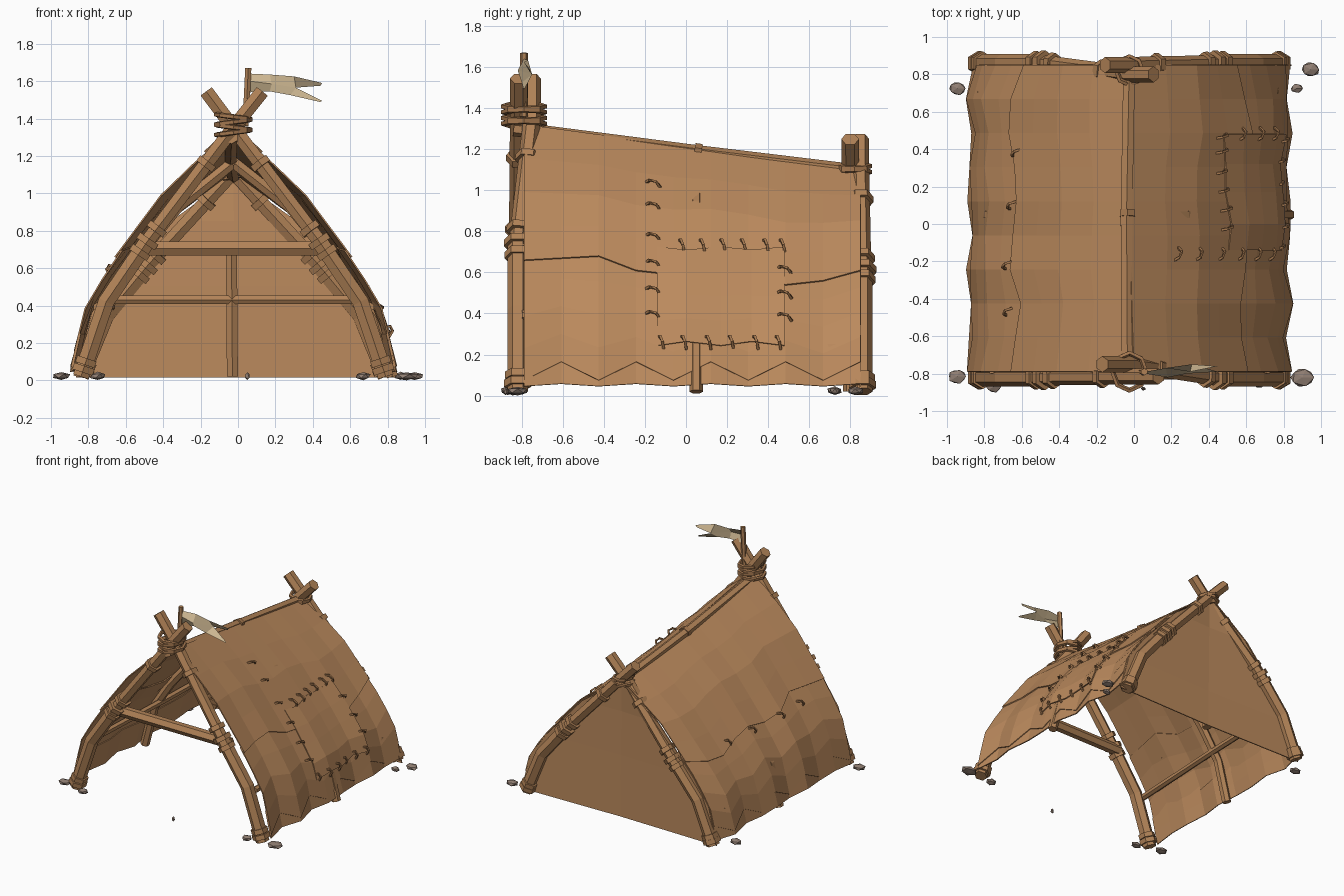
import bpy, bmesh, math, random
from mathutils import Vector

random.seed(4)
if "Cube" in bpy.data.objects:
    bpy.data.objects.remove(bpy.data.objects["Cube"])


def material(name, rgb):
    m = bpy.data.materials.new(name)
    m.use_nodes = True
    m.diffuse_color = (*rgb, 1)
    m.node_tree.nodes["Principled BSDF"].inputs["Base Color"].default_value = (*rgb, 1)
    return m


WOOD = material("wood brown", (0.44, 0.225, 0.095))
HIDE = material("hide tan", (0.50, 0.255, 0.11))
ROPE = material("rope brown", (0.38, 0.19, 0.08))
PENNANT = material("pale linen", (0.62, 0.48, 0.29))
STONE = material("stone grey", (0.28, 0.21, 0.17))


def finish(bm, name, mat):
    bmesh.ops.recalc_face_normals(bm, faces=bm.faces)
    mesh = bpy.data.meshes.new(name)
    bm.to_mesh(mesh)
    bm.free()
    mesh.materials.append(mat)
    ob = bpy.data.objects.new(name, mesh)
    bpy.context.collection.objects.link(ob)
    return ob


def tube(name, path, radius, mat=WOOD, sides=6, closed=False):
    """Faceted pole or rope along a path."""
    path = [Vector(p) for p in path]
    n = len(path)
    bm = bmesh.new()
    rings = []
    for i, p in enumerate(path):
        a = path[i - 1] if i or closed else p
        b = path[(i + 1) % n] if i < n - 1 or closed else p
        d = (b - a).normalized()
        ref = Vector((0, 0, 1)) if closed or abs(d.y) > 0.8 else Vector((0, 1, 0))
        u = d.cross(ref).normalized()
        v = d.cross(u)
        rings.append([bm.verts.new(p + radius * (math.cos(t) * u + math.sin(t) * v))
                      for t in (math.tau * (k + 0.5) / sides for k in range(sides))])
    for i in range(n if closed else n - 1):
        r, q = rings[i], rings[(i + 1) % n]
        for k in range(sides):
            bm.faces.new((r[k], r[(k + 1) % sides], q[(k + 1) % sides], q[k]))
    if not closed:
        bm.faces.new(rings[0])
        bm.faces.new(rings[-1])
    return finish(bm, name, mat)


def grid(name, rows, mat=HIDE, thickness=0.0):
    """Sheet through rows of points."""
    bm = bmesh.new()
    vs = [[bm.verts.new(p) for p in row] for row in rows]
    for a, b in zip(vs, vs[1:]):
        for k in range(len(a) - 1):
            bm.faces.new((a[k], a[k + 1], b[k + 1], b[k]))
    ob = finish(bm, name, mat)
    if thickness:
        mod = ob.modifiers.new("thickness", 'SOLIDIFY')
        mod.thickness = thickness
        mod.offset = 0
    return ob


# Tent shape: half widths by height, shrinking in height to the rear
PROFILE = [(0.0, 0.865), (0.37, 0.785), (0.61, 0.645), (1.03, 0.335), (1.32, 0.0)]
MID = -0.025
FRONT, BACK = -0.79, 0.85


def drop(y):
    return 1 - 0.172 * (y - FRONT) / (BACK - FRONT)


def wall(s, y, z, off=0.0):
    h = z / drop(y)
    for (z0, w0), (z1, w1) in zip(PROFILE, PROFILE[1:]):
        if h <= z1 or z1 == PROFILE[-1][0]:
            w = w0 + (w1 - w0) * (h - z0) / (z1 - z0)
            break
    ripple = 0.02 * math.sin(y * 14 + s) * (1 - h / 1.32)
    sag = -0.02 * math.sin((y - FRONT) / (BACK - FRONT) * math.pi) * min(1, h)
    return Vector((MID + s * (w + ripple + sag + off * 0.8), y, z + off * 0.6))


def strip(name, s, ys, low, high, off, cuts=5, thick=0.008):
    rows = []
    for i, y in enumerate(ys):
        a, b = low(i, y), high(i, y)
        rows.append([wall(s, y, a + (b - a) * k / cuts, off) for k in range(cuts + 1)])
    return grid(name, rows, HIDE, thick)


STATIONS = [FRONT + (BACK - FRONT) * i / 9 for i in range(10)]
SEAM = [0.65, 0.66, 0.67, 0.6, 0.58, 0.61, 0.58, 0.53, 0.55, 0.6]


def seam(i, y):
    return SEAM[i]


# Hide covers in three overlapping layers on each side
for s, side in ((1, "left"), (-1, "right")):
    strip(side + "_hem_hide", s, STATIONS, lambda i, y: 0.045 + 0.012 * (i % 2),
          lambda i, y: 0.25, 0.0, 2)
    strip(side + "_lower_hide", s, STATIONS, lambda i, y: 0.07 + 0.09 * (i % 2),
          lambda i, y: SEAM[i] + 0.04, 0.007, 4)
    strip(side + "_upper_hide", s, STATIONS, seam,
          lambda i, y: 1.31 * drop(y), 0.015, 4)

# Stitched patch
strip("patch", 1, [-0.14, 0.0, 0.17, 0.32, 0.48],
      lambda i, y: 0.23 + 0.02 * (i % 2), lambda i, y: 0.71 - 0.015 * (i % 2), 0.022, 4)


def stitch(s, y, z, dy, dz):
    pts = [wall(s, y + k * dy, z + k * dz, o) for k, o in ((-1, 0.01), (-0.5, 0.04), (0.4, 0.045), (1, 0.01))]
    tube("stitch", pts, 0.009, ROPE, 4)


for y in (-0.02, 0.08, 0.18, 0.28, 0.39, 0.47):
    stitch(1, y, 0.72, 0.012, -0.03)
for y in (-0.12, -0.01, 0.11, 0.22, 0.34, 0.45):
    stitch(1, y, 0.25, 0.012, -0.03)
for z in (0.38, 0.5, 0.63, 0.76, 0.91, 1.02):
    stitch(1, -0.16, z, 0.035, -0.012)
for z in (0.37, 0.48, 0.6):
    stitch(1, 0.48, z, 0.035, -0.012)
for y in (0.38, 0.1, -0.22, -0.47):
    stitch(-1, y, 0.58, 0.02, 0.02)

# Rear hide wall
rows = []
for h in (0.02, 0.37, 0.61, 1.03, 1.3):
    z = h * drop(BACK)
    a, b = wall(-1, BACK, z), wall(1, BACK, z)
    rows.append([a, a.lerp(b, 0.5) + Vector((0, -0.015, 0)), b])
grid("rear_hide", rows, HIDE, 0.008)


# Bent end poles crossing at the top, with collars on the joints
def leg(name, s, y, top_y, k, top):
    pts = [Vector((-0.025 + s * w, yy, z * k)) for w, z, yy in
           ((0.815, 0.02 / k, y), (0.68, 0.42, y), (0.455, 0.75, y),
            (0.0, 1.35, top_y), (-top[0], top[1], top_y))]
    tube(name + "_lower", pts[:3], 0.05)
    tube(name + "_upper", pts[2:], 0.043)

    def collar(seg, t, r, half=0.018):
        a, b = pts[seg], pts[seg + 1]
        d = (b - a).normalized() * half
        c = a.lerp(b, t)
        tube(name + "_collar", [c - d, c + d], r)
    for seg, t, r in ((0, 0.1, 0.066), (0, 0.2, 0.062), (1, 0.8, 0.064),
                      (1, 0.98, 0.068), (2, 0.1, 0.062), (2, 0.68, 0.06)):
        collar(seg, t, r)


leg("front_left_pole", 1, -0.82, -0.75, 1.0, (0.145, 1.545))
leg("front_right_pole", -1, -0.82, -0.815, 1.0, (0.155, 1.545))
leg("rear_left_pole", 1, 0.86, 0.85, 0.825, (0.13, 1.515))
leg("rear_right_pole", -1, 0.86, 0.80, 0.825, (0.13, 1.515))


# Rope lashings round both crossings
def lashing(name, y, z, rx, ry, count):
    for j in range(count):
        tilt = 0.012 * (-1) ** j
        tube(name, [(MID + rx * math.cos(t), y + ry * math.sin(t),
                     z + j * 0.028 + tilt * math.cos(t))
                    for t in (math.tau * k / 8 for k in range(8))], 0.015, ROPE, 5, True)


lashing("front_lashing", -0.79, 1.325, 0.09, 0.1, 4)
lashing("rear_lashing", 0.82, 1.09, 0.07, 0.075, 2)

# Ridge pole, front crossbar and rear framework
tube("ridge_pole", [(-0.035, -0.84, 1.3), (-0.04, 0.05, 1.185), (-0.025, 0.88, 1.085)], 0.036)
tube("ridge_tie", [(-0.035, 0.04, 1.185), (-0.035, 0.075, 1.18)], 0.046, ROPE)
tube("front_crossbar", [(-0.52, -0.79, 0.705), (0.49, -0.79, 0.705)], 0.042)
tube("rear_crossbar", [(-0.66, 0.79, 0.43), (0.62, 0.79, 0.43)], 0.026)
tube("rear_post", [(-0.03, 0.8, 0.02), (-0.035, 0.8, 0.7)], 0.034)

# Middle ribs and side rails inside the hides
for s, side in ((1, "left"), (-1, "right")):
    tube(side + "_rib", [wall(s, 0.05, z, -0.035) + Vector((0, 0, 0.02))
                         for z in (0.02, 0.34, 0.56, 0.93, 1.16)], 0.034)
    tube(side + "_rail", [wall(s, y, 0.42, -0.045) for y in (-0.8, 0.05, 0.84)], 0.025)

# Pennant and its staff
tube("pennant_staff", [(0.04, -0.79, 1.36), (0.055, -0.79, 1.67)], 0.019)
grid("pennant", [[(0.06, -0.79, 1.64), (0.06, -0.8, 1.6), (0.06, -0.79, 1.54)],
                 [(0.17, -0.77, 1.635), (0.18, -0.82, 1.585), (0.17, -0.79, 1.545)],
                 [(0.3, -0.79, 1.625), (0.31, -0.75, 1.565), (0.28, -0.8, 1.525)]], PENNANT)
grid("pennant_upper_tail", [[(0.3, -0.79, 1.625), (0.31, -0.75, 1.565)],
                            [(0.45, -0.76, 1.59), (0.44, -0.76, 1.575)]], PENNANT)
grid("pennant_lower_tail", [[(0.31, -0.75, 1.565), (0.28, -0.8, 1.525)],
                            [(0.45, -0.79, 1.495), (0.44, -0.79, 1.488)]], PENNANT)

# Stones beside the feet
for x, y, r in ((-0.945, -0.815, 0.055), (-0.75, -0.87, 0.045), (0.67, -0.845, 0.045),
                (0.9, -0.82, 0.07), (-0.945, 0.725, 0.05), (0.945, 0.825, 0.055),
                (0.87, 0.725, 0.035), (0.05, -0.88, 0.014)):
    bm = bmesh.new()
    bmesh.ops.create_icosphere(bm, subdivisions=1, radius=1)
    for v in bm.verts:
        k = random.uniform(0.85, 1.05)
        v.co = Vector((x + v.co.x * r * k, y + v.co.y * r * 0.8 * k,
                       0.023 + max(-0.023, v.co.z * 0.023 * k)))
    finish(bm, "stone", STONE)
